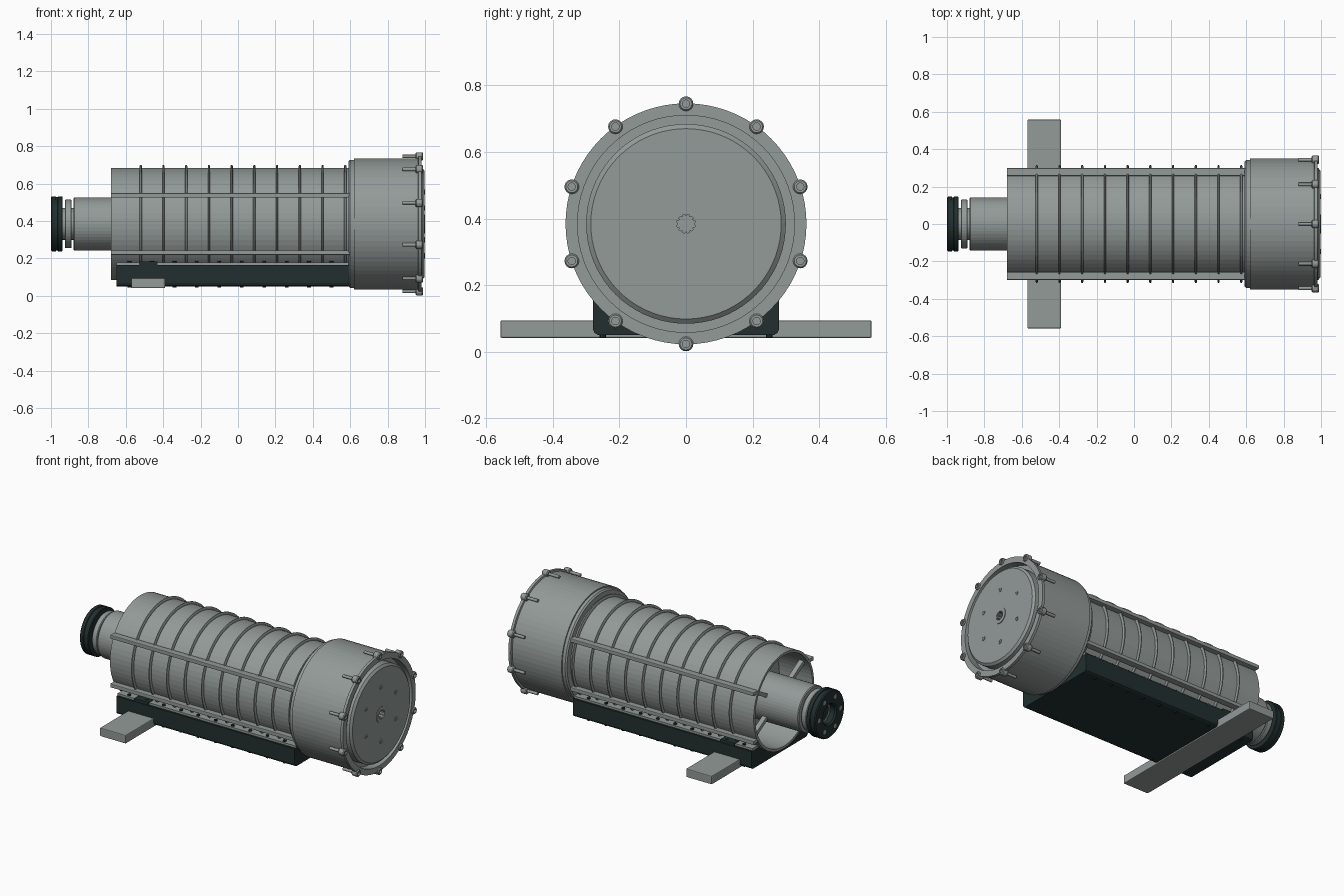
import bpy, bmesh, math
from mathutils import Matrix, Vector

AXIS_Z = 0.384

old = bpy.data.objects.get("Cube")
if old:
    bpy.data.objects.remove(old, do_unlink=True)


def material(name, rgb):
    m = bpy.data.materials.new(name)
    m.use_nodes = True
    m.diffuse_color = (*rgb, 1)
    bsdf = next(n for n in m.node_tree.nodes if n.type == "BSDF_PRINCIPLED")
    bsdf.inputs["Base Color"].default_value = (*rgb, 1)
    bsdf.inputs["Roughness"].default_value = 0.6
    return m


GREY = material("metal grey", (0.29, 0.325, 0.315))
DARK = material("dark green grey", (0.016, 0.028, 0.028))


def finish(name, bm, mat, loc=(0, 0, 0)):
    bmesh.ops.recalc_face_normals(bm, faces=bm.faces)
    mesh = bpy.data.meshes.new(name)
    bm.to_mesh(mesh)
    bm.free()
    mesh.materials.append(mat)
    return place(name, mesh, loc)


def place(name, mesh, loc):
    ob = bpy.data.objects.new(name, mesh)
    ob.location = loc
    bpy.context.scene.collection.objects.link(ob)
    return ob


def turned(name, profile, mat, loc=(0, 0, AXIS_Z), steps=64):
    """Spin an (x, radius) profile around the x axis."""
    bm = bmesh.new()
    vs = [bm.verts.new((x, 0, r)) for x, r in profile]
    edges = [bm.edges.new(p) for p in zip(vs, vs[1:])]
    if profile[0][1] > 0 or profile[-1][1] > 0:
        edges.append(bm.edges.new((vs[-1], vs[0])))
    bmesh.ops.spin(bm, geom=vs + edges, cent=(0, 0, 0), axis=(1, 0, 0),
                   angle=math.tau, steps=steps, use_duplicate=False)
    bmesh.ops.remove_doubles(bm, verts=bm.verts, dist=1e-5)
    return finish(name, bm, mat, loc)


def box(name, lo, hi, mat, bevel=0.0, roll=0.0):
    bm = bmesh.new()
    lo, hi = Vector(lo), Vector(hi)
    bmesh.ops.create_cube(bm, size=1, matrix=Matrix.Translation((lo + hi) / 2)
                          @ Matrix.Diagonal((*(hi - lo), 1)))
    if bevel:
        bmesh.ops.bevel(bm, geom=bm.edges, offset=bevel, segments=2,
                        profile=0.5, affect="EDGES")
    ob = finish(name, bm, mat)
    ob.rotation_euler.x = roll
    return ob


def around(count, radius, start=0.0):
    for k in range(count):
        a = start + math.tau * k / count
        yield radius * math.cos(a), AXIS_Z + radius * math.sin(a)


# Open barrel shell with its inner bulkhead
turned("barrel", [(-0.68, 0.284), (-0.68, 0.3), (0.6, 0.3), (0.6, 0.284)], GREY)
turned("bulkhead", [(-0.45, 0), (-0.45, 0.29), (-0.43, 0.29), (-0.43, 0)], GREY)

# Hoop ribs along the barrel
rib = turned("hoop_rib", [(-0.006, 0.296), (-0.006, 0.31), (-0.003, 0.315),
                          (0.003, 0.315), (0.006, 0.31), (0.006, 0.296)], GREY)
rib.location.x = -0.52
for k in range(1, 10):
    place("hoop_rib", rib.data, (-0.52 + 0.1215 * k, 0, AXIS_Z))

# Long side rails and struts holding the shaft housing
for side in (-1, 1):
    for up in (-1, 1):
        y, z = side * 0.278, AXIS_Z + up * 0.153
        box("side_rail", (-0.68, y - 0.021, z - 0.012),
            (0.6, y + 0.021, z + 0.012), GREY, 0.004)
        strut = box("end_strut", (-0.65, 0.12, -0.012), (-0.62, 0.29, 0.012),
                    GREY, roll=math.atan2(up * 0.5, side * 0.866))
        strut.location.z = AXIS_Z

# Large end housing with a grooved front
turned("end_housing", [
    (0.592, 0), (0.592, 0.335), (0.6, 0.343), (0.62, 0.343), (0.62, 0.351),
    (0.962, 0.351), (0.965, 0.362), (0.982, 0.362), (0.982, 0.326),
    (0.93, 0.326), (0.93, 0)], GREY, steps=72)
turned("end_cover", [
    (0.92, 0), (0.92, 0.3), (0.984, 0.3), (0.996, 0.286), (0.996, 0.05),
    (1.0, 0.05), (1.0, 0.028), (0.95, 0.028), (0.95, 0)], GREY, steps=72)

# Bolted lugs around the housing rim
lug = [(0.88, 0), (0.88, 0.009), (0.95, 0.009), (0.95, 0.017), (0.955, 0.022),
       (0.985, 0.022), (0.99, 0.018), (0.99, 0.011), (0.978, 0.011), (0.978, 0)]
lug_mesh = None
for y, z in around(10, 0.361, math.pi / 2):
    if lug_mesh:
        place("rim_lug", lug_mesh, (0, y, z))
    else:
        lug_mesh = turned("rim_lug", lug, GREY, (0, y, z), 16).data

# Cover screws and the teeth of the splined socket
for y, z in around(6, 0.17, math.pi / 6):
    turned("cover_screw", [(0.99, 0.006), (0.99, 0.014), (0.999, 0.014),
                           (0.999, 0.006)], GREY, (0, y, z), 12)
for y, z in around(12, 0.027):
    turned("socket_tooth", [(0.95, 0), (0.95, 0.004), (0.998, 0.004),
                            (0.998, 0)], GREY, (0, y, z), 6)

# Shaft housing, spacer disc and dark coupling
turned("shaft_housing", [(-0.44, 0), (-0.44, 0.142), (-0.875, 0.142),
                         (-0.88, 0.137), (-0.88, 0)], GREY, steps=48)
turned("shaft_neck", [(-0.87, 0.05), (-0.87, 0.085), (-0.96, 0.085),
                      (-0.96, 0.05)], GREY, steps=48)
turned("spacer_disc", [(-0.89, 0.06), (-0.89, 0.126), (-0.894, 0.13),
                       (-0.922, 0.13), (-0.926, 0.126), (-0.926, 0.06)],
       GREY, steps=48)
turned("coupling_ring", [
    (-0.937, 0.06), (-0.937, 0.143), (-0.941, 0.147), (-0.962, 0.147),
    (-0.964, 0.143), (-0.972, 0.143), (-0.974, 0.147), (-0.994, 0.147),
    (-1.0, 0.141), (-1.0, 0.068), (-0.99, 0.06)], DARK, steps=48)
turned("coupling_bore", [(-0.955, 0), (-0.955, 0.062), (-0.945, 0.062),
                         (-0.945, 0)], DARK, steps=32)
for y, z in around(6, 0.106):
    turned("coupling_bolt", [(-0.98, 0), (-0.98, 0.014), (-1.0, 0.014),
                             (-1.0, 0)], GREY, (-0.0005, y, z), 12)

# Cradle pan, hollowed to follow the barrel
TOP = 0.165
half = math.acos((AXIS_Z - TOP) / 0.297)
section = [(0.297 * math.sin(half * t / 10), AXIS_Z - 0.297 * math.cos(half * t / 10))
           for t in range(-10, 11)]
section += [(0.28, TOP), (0.28, 0.068), (0.275, 0.056), (0.264, 0.05),
            (-0.264, 0.05), (-0.275, 0.056), (-0.28, 0.068), (-0.28, TOP)]
bm = bmesh.new()
face = bm.faces.new([bm.verts.new((-0.65, y, z)) for y, z in section])
ext = bmesh.ops.extrude_face_region(bm, geom=[face], use_keep_orig=True)
bmesh.ops.translate(bm, vec=(1.24, 0, 0),
                    verts=[g for g in ext["geom"] if isinstance(g, bmesh.types.BMVert)])
finish("cradle_pan", bm, DARK)

# Mounting ledges, pan bolts and dark clamp blocks
bolt = None
for side in (-1, 1):
    ys = sorted((side * 0.205, side * 0.268))
    box("mount_ledge", (-0.65, ys[0], TOP - 0.002), (0.59, ys[1], 0.178), GREY)
    ys = sorted((side * 0.225, side * 0.277))
    box("clamp_block", (-0.53, ys[0], TOP - 0.003), (-0.43, ys[1], 0.183), DARK, 0.003)
    for k in range(10):
        for z, y in ((0.181, 0.25), (0.048, 0.25)):
            loc = (-0.58 + 0.12 * k, side * y, z)
            if bolt:
                place("pan_bolt", bolt, loc)
            else:
                bm = bmesh.new()
                bmesh.ops.create_cone(bm, cap_ends=True, segments=8, radius1=0.01,
                                      radius2=0.01, depth=0.01)
                bolt = finish("pan_bolt", bm, DARK, loc).data

# Cross bar foot
box("cross_bar", (-0.57, -0.558, 0.041), (-0.39, 0.558, 0.094), GREY, 0.005)
